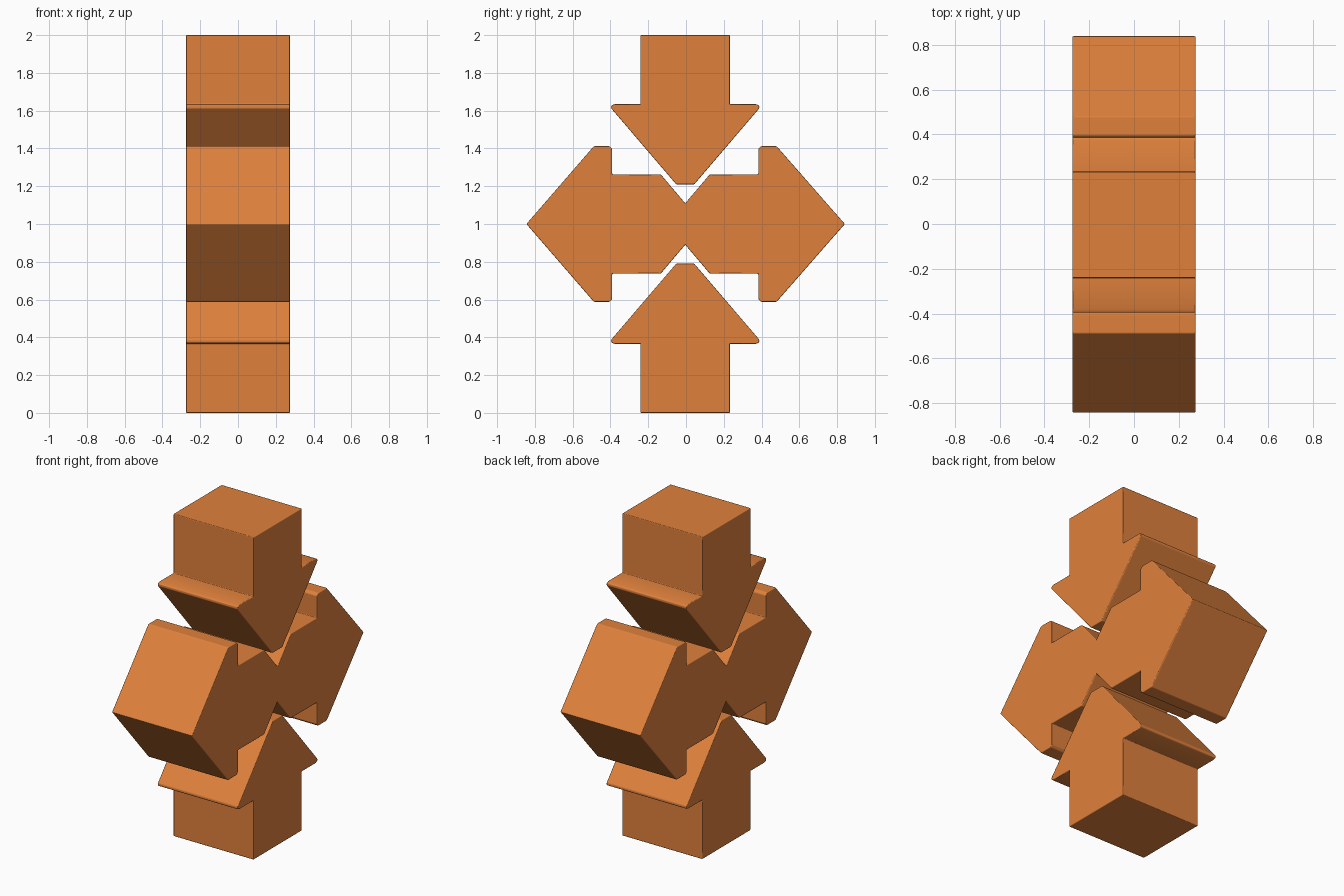
import bpy, bmesh, math

if "Cube" in bpy.data.objects:
    bpy.data.objects.remove(bpy.data.objects["Cube"])

HALF = 0.275    # half thickness along x
MID = -0.004    # centre line of the arrows along y

orange = bpy.data.materials.new("orange")
orange.diffuse_color = (0.74, 0.22, 0.045, 1)
orange.use_nodes = True
orange.node_tree.nodes["Principled BSDF"].inputs["Base Color"].default_value = orange.diffuse_color


def extrude_profile(name, pts):
    """Extrude a (y, z) outline along x and soften its edges."""
    bm = bmesh.new()
    face = bm.faces.new([bm.verts.new((-HALF, y, z)) for y, z in pts])
    ext = bmesh.ops.extrude_face_region(bm, geom=[face])
    moved = [v for v in ext["geom"] if isinstance(v, bmesh.types.BMVert)]
    bmesh.ops.translate(bm, verts=moved, vec=(2 * HALF, 0, 0))
    bmesh.ops.recalc_face_normals(bm, faces=bm.faces)
    mesh = bpy.data.meshes.new(name)
    bm.to_mesh(mesh)
    bm.free()
    mesh.materials.append(orange)
    ob = bpy.data.objects.new(name, mesh)
    bpy.context.collection.objects.link(ob)
    bev = ob.modifiers.new("soft_edges", 'BEVEL')
    bev.width = 0.005
    bev.segments = 2
    bev.limit_method = 'ANGLE'
    bev.harden_normals = True
    bpy.ops.object.select_all(action='DESELECT')
    bpy.context.view_layer.objects.active = ob
    ob.select_set(True)
    bpy.ops.object.shade_smooth_by_angle(angle=math.radians(35))
    return ob


# lower and upper arrows, pointing to the centre
half = [(0.237, 0), (0.237, 0.366), (0.375, 0.366), (0.392, 0.373),
        (0.392, 0.388), (0.048, 0.79)]
arrow = [(MID + y, z) for y, z in half] + [(MID - y, z) for y, z in reversed(half)]
extrude_profile("lower_arrow", arrow)
extrude_profile("upper_arrow", [(y, 2 - z) for y, z in arrow])

# joined pair of sideways arrows with a notched waist
quarter = [(0.13, 1.263), (0.387, 1.263), (0.387, 1.398), (0.4, 1.412), (0.484, 1.412)]
right_top = [(MID + y, z) for y, z in quarter]
left_top = [(MID - y, z) for y, z in reversed(quarter)]
top = left_top + [(MID, 1.11)] + right_top
bottom = [(y, 2 - z) for y, z in reversed(top)]
extrude_profile("side_arrows", [(-0.845, 1)] + top + [(0.841, 1)] + bottom)
